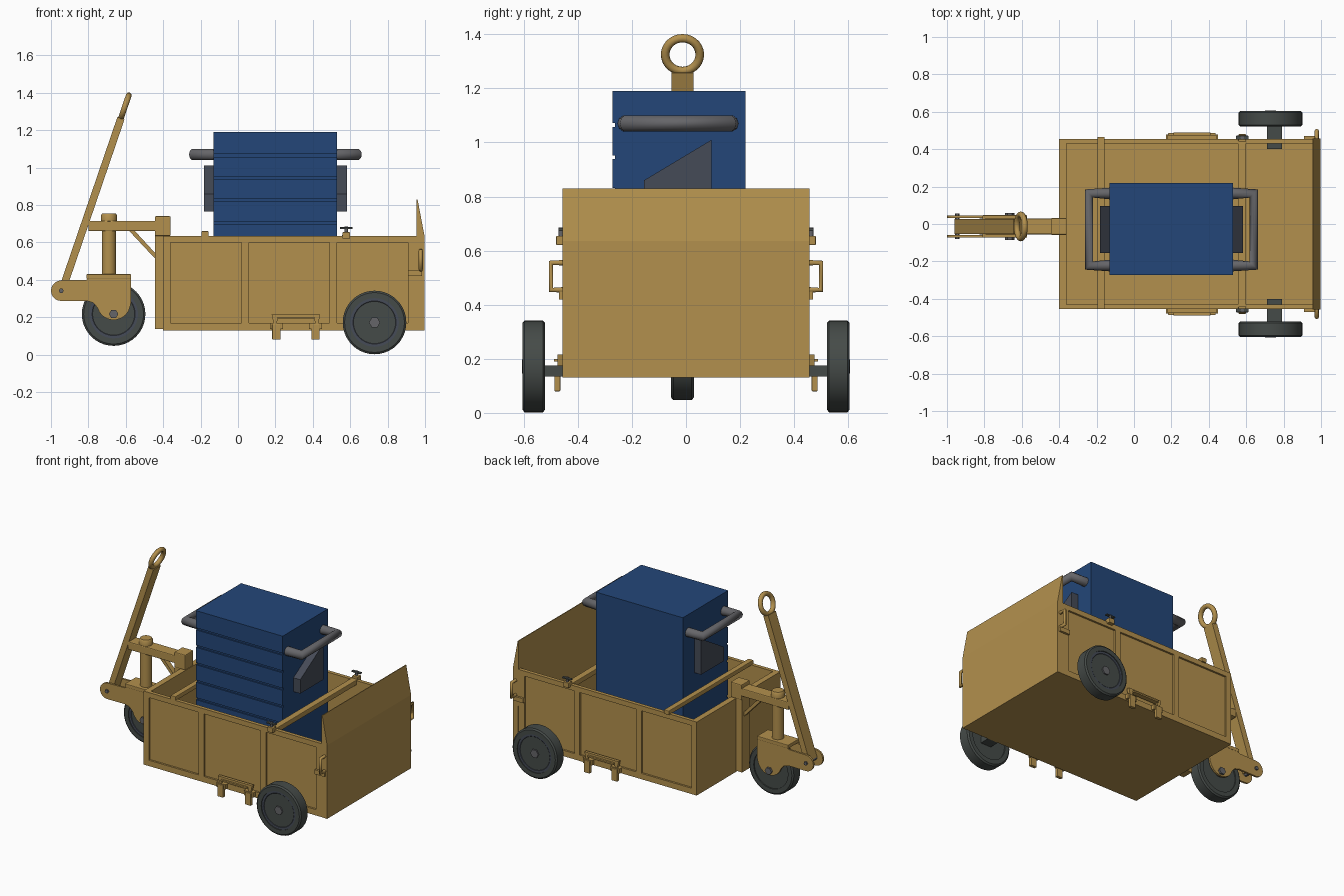
import bpy, bmesh, math
from mathutils import Matrix, Vector

if "Cube" in bpy.data.objects:
    bpy.data.objects.remove(bpy.data.objects["Cube"])


def material(name, rgb):
    m = bpy.data.materials.new(name)
    m.diffuse_color = (*rgb, 1)
    m.use_nodes = True
    m.node_tree.nodes["Principled BSDF"].inputs["Base Color"].default_value = m.diffuse_color
    return m


GOLD = material("ochre_paint", (0.45, 0.28, 0.075))
BLUE = material("blue_paint", (0.017, 0.062, 0.19))
TYRE = material("tyre_rubber", (0.06, 0.07, 0.065))
RIM = material("rim_metal", (0.06, 0.07, 0.095))
GREY = material("grey_metal", (0.13, 0.13, 0.14))
C = -0.013  # y centre of the steering gear


def finish(name, bm, mat, bevel=0.0, smooth=False):
    bmesh.ops.recalc_face_normals(bm, faces=bm.faces)
    me = bpy.data.meshes.new(name)
    bm.to_mesh(me)
    bm.free()
    ob = bpy.data.objects.new(name, me)
    bpy.context.collection.objects.link(ob)
    me.materials.append(mat)
    if bevel:
        b = ob.modifiers.new("bevel", "BEVEL")
        b.width, b.segments = bevel, 2
    if smooth:
        bpy.ops.object.select_all(action="DESELECT")
        ob.select_set(True)
        bpy.context.view_layer.objects.active = ob
        bpy.ops.object.shade_smooth_by_angle(angle=math.radians(35))
    return ob


def box(name, x, y, z, mat=GOLD, bevel=0.0):
    bm = bmesh.new()
    size = [abs(a[1] - a[0]) for a in (x, y, z)]
    mid = [sum(a) / 2 for a in (x, y, z)]
    bmesh.ops.create_cube(bm, size=1, matrix=Matrix.Translation(mid) @ Matrix.Diagonal((*size, 1)))
    return finish(name, bm, mat, bevel)


def prism(name, pts, a, b, axis="y", mat=GOLD, smooth=False):
    """Extrude an (x,z) profile along y, or a (y,z) profile along x."""
    bm = bmesh.new()
    put = (lambda p: (p[0], a, p[1])) if axis == "y" else (lambda p: (a, p[0], p[1]))
    f = bm.faces.new([bm.verts.new(put(p)) for p in pts])
    ext = bmesh.ops.extrude_face_region(bm, geom=[f])
    move = (0, b - a, 0) if axis == "y" else (b - a, 0, 0)
    bmesh.ops.translate(bm, vec=move, verts=[v for v in ext["geom"] if isinstance(v, bmesh.types.BMVert)])
    return finish(name, bm, mat, smooth=smooth)


def lathe(name, prof, centre, axis, mat, n=32):
    """Revolve (radius, offset) points around an axis, closing the ends."""
    bm = bmesh.new()
    rot = Vector((0, 0, 1)).rotation_difference(Vector(axis)).to_matrix()
    rings = [[bm.verts.new(Vector(centre) + rot @ Vector((r * math.cos(t), r * math.sin(t), h)))
              for t in (2 * math.pi * i / n for i in range(n))] for r, h in prof]
    for p, q in zip(rings, rings[1:]):
        for i in range(n):
            bm.faces.new((p[i], p[(i + 1) % n], q[(i + 1) % n], q[i]))
    bm.faces.new(rings[0])
    bm.faces.new(rings[-1])
    return finish(name, bm, mat, smooth=n > 8)


def tube(name, pts, r, mat, closed=False):
    cu = bpy.data.curves.new(name, "CURVE")
    cu.dimensions, cu.bevel_depth, cu.bevel_resolution = "3D", r, 3
    cu.use_fill_caps = True
    sp = cu.splines.new("POLY")
    sp.points.add(len(pts) - 1)
    for p, co in zip(sp.points, pts):
        p.co = (*co, 1)
    sp.use_cyclic_u = closed
    ob = bpy.data.objects.new(name, cu)
    bpy.context.collection.objects.link(ob)
    cu.materials.append(mat)
    return ob


def wheel(name, x, y, z, s):
    """Tyre, dished rim and hexagonal hub; s is the outward side."""
    ax, h = (0, s, 0), 0.042
    lathe(name + "_tyre", [(0.13, -h + 0.008), (0.13, -h), (0.16, -h), (0.17, -h + 0.008),
                           (0.17, h - 0.008), (0.16, h), (0.13, h), (0.13, h - 0.008)], (x, y, z), ax, TYRE, 40)
    lathe(name + "_rim", [(0.131, -h + 0.01), (0.131, h - 0.006), (0.115, h - 0.006), (0.11, h - 0.01)],
          (x, y, z), ax, RIM, 40)
    lathe(name + "_hub", [(0.03, -h), (0.03, h + 0.001)], (x, y, z), ax, GREY, 6)


# Cart body: floor, front wall and plain side sheets
box("floor", (-0.40, 0.96), (-0.455, 0.455), (0.13, 0.155))
box("front_wall", (-0.40, -0.36), (-0.455, 0.455), (0.13, 0.635))
for s, side in ((1, "back"), (-1, "front")):
    def Y(a, b):
        return (s * a, s * b)

    box(side + "_side_panel", (-0.38, 0.96), Y(0.43, 0.442), (0.14, 0.63))
    # Raised frame around the three recessed panels
    for i, x in enumerate(((-0.40, -0.36), (0.02, 0.06), (0.49, 0.53), (0.91, 0.957))):
        box(f"{side}_side_post_{i}", x, Y(0.43, 0.455), (0.13, 0.635))
    for n, z in (("lower", (0.13, 0.17)), ("upper", (0.60, 0.635))):
        box(f"{side}_{n}_rail", (-0.40, 0.957), Y(0.43, 0.455), z)
    # Fold-down step with two feet
    prism(side + "_step_plate", [(0.19, 0.17), (0.18, 0.215), (0.44, 0.215), (0.43, 0.17),
                                 (0.415, 0.17), (0.405, 0.19), (0.215, 0.19), (0.205, 0.17)], *Y(0.455, 0.475))
    box(side + "_step_tread", (0.21, 0.41), Y(0.455, 0.488), (0.19, 0.2))
    for i, x in enumerate((0.205, 0.415)):
        box(f"{side}_step_foot_{i}", (x - 0.035, x + 0.035), Y(0.45, 0.478), (0.137, 0.17))
        box(f"{side}_step_peg_{i}", (x - 0.022, x + 0.022), Y(0.465, 0.487), (0.08, 0.165), bevel=0.003)
    # Clamp pin at the end of the rear crossbar
    box(side + "_clamp_block", (0.558, 0.60), Y(0.44, 0.48), (0.62, 0.655), bevel=0.004)
    lathe(side + "_clamp_stem", [(0.009, 0), (0.009, 0.035)], (0.579, s * 0.462, 0.65), (0, 0, 1), GREY, 12)
    box(side + "_clamp_wing", (0.545, 0.613), Y(0.452, 0.472), (0.672, 0.682), TYRE, 0.003)
    # Tailgate grip and hinge
    tube(side + "_tailgate_grip", [(0.977, s * 0.45, 0.455), (0.977, s * 0.5, 0.455),
                                   (0.977, s * 0.5, 0.555), (0.977, s * 0.45, 0.555)], 0.011, GOLD)
    box(side + "_tailgate_hinge", (0.91, 0.985), Y(0.45, 0.47), (0.42, 0.45))
    # Rear wheel and axle
    box(side + "_axle", (0.71, 0.79), Y(0.40, 0.53), (0.134, 0.175), TYRE)
    wheel(side + "_rear_wheel", 0.73, s * 0.563, 0.172, s)

# Tailgate with tapered top, and crossbars
prism("tailgate", [(0.957, 0.13), (0.997, 0.13), (0.997, 0.635), (0.96, 0.83), (0.955, 0.83)], -0.456, 0.456)
box("front_crossbar", (-0.195, -0.157), (-0.455, 0.465), (0.63, 0.66), bevel=0.004)
box("rear_crossbar", (0.556, 0.60), (-0.45, 0.45), (0.605, 0.64), bevel=0.004)

# Steering mount: post, arm, brace and swivel column
box("mount_post", (-0.445, -0.40), (C - 0.04, C + 0.04), (0.137, 0.70))
box("mount_clamp", (-0.445, -0.36), (C - 0.045, C + 0.045), (0.635, 0.74), bevel=0.006)
box("mount_arm", (-0.80, -0.40), (C - 0.042, C + 0.042), (0.66, 0.715), bevel=0.006)
prism("mount_brace", [(-0.585, 0.665), (-0.555, 0.665), (-0.44, 0.54), (-0.44, 0.51)], C - 0.018, C + 0.018)
lathe("swivel_column", [(0.038, 0.42), (0.038, 0.71), (0.043, 0.715), (0.043, 0.745), (0.036, 0.755)],
      (-0.69, C, 0), (0, 0, 1), GOLD, 24)

# Fork: two cheek plates under a top plate
arc = lambda cx, cz, r, a, b, n: [(cx + r * math.cos(math.radians(a + (b - a) * i / n)),
                                   cz + r * math.sin(math.radians(a + (b - a) * i / n))) for i in range(n + 1)]
cheek = ([(-0.572, 0.42), (-0.572, 0.28)] + arc(-0.665, 0.275, 0.09, -10, -165, 9)
         + [(-0.775, 0.278), (-0.81, 0.288)] + arc(-0.945, 0.342, 0.055, 270, 90, 10)
         + [(-0.81, 0.4), (-0.80, 0.42)])
for s, side in ((1, "back"), (-1, "front")):
    prism(side + "_fork_cheek", cheek, C + s * 0.045, C + s * 0.058)
box("fork_top", (-0.81, -0.572), (C - 0.06, C + 0.06), (0.405, 0.43), bevel=0.004)
wheel("steering_wheel", -0.665, C, 0.217, -1)
lathe("steering_axle", [(0.025, -0.072), (0.025, 0.072)], (-0.665, C, 0.217), (0, 1, 0), GREY, 6)
lathe("drawbar_pivot", [(0.013, -0.068), (0.013, 0.068)], (-0.945, C, 0.342), (0, 1, 0), GREY, 6)

# Drawbar with pull ring
foot, ring = Vector((-0.94, C, 0.345)), Vector((-0.605, C, 1.325))
d = (ring - foot).normalized()
side_dir = Vector((d.z, 0, -d.x)) * 0.02
top = ring - d * 0.065
prism("drawbar", [((p + o).x, (p + o).z) for p, o in
                  ((foot, -side_dir), (foot, side_dir), (top, side_dir), (top, -side_dir))], C - 0.041, C + 0.041)
tube("pull_ring", [ring + 0.064 * (math.cos(t) * d + math.sin(t) * Vector((0, 1, 0)))
                   for t in (2 * math.pi * i / 28 for i in range(28))], 0.016, GOLD, True)

# Tool chest: body, drawer fronts, end pads and carry handles
box("chest_body", (-0.13, 0.53), (-0.262, 0.22), (0.155, 1.19), BLUE)
edges = [0.155, 0.225, 0.345, 0.465, 0.585, 0.705, 0.825, 0.945, 1.065, 1.19]
for i, (a, b) in enumerate(zip(edges, edges[1:])):
    box(f"drawer_front_{i}", (-0.13, 0.53), (-0.272, -0.262), (a + 0.007, b if b == 1.19 else b - 0.007), BLUE)
pad = [(-0.155, 0.765), (-0.155, 0.86), (0.095, 1.01), (0.095, 0.765)]
for x, s, end in ((0.53, 1, "right"), (-0.13, -1, "left")):
    prism(end + "_end_pad", pad, x, x + s * 0.052, "x", RIM)
    tube(end + "_chest_handle", [(x, -0.222, 1.07), (x + s * 0.11, -0.222, 1.07),
                                 (x + s * 0.11, 0.163, 1.07), (x, 0.163, 1.07)], 0.031, GREY)
